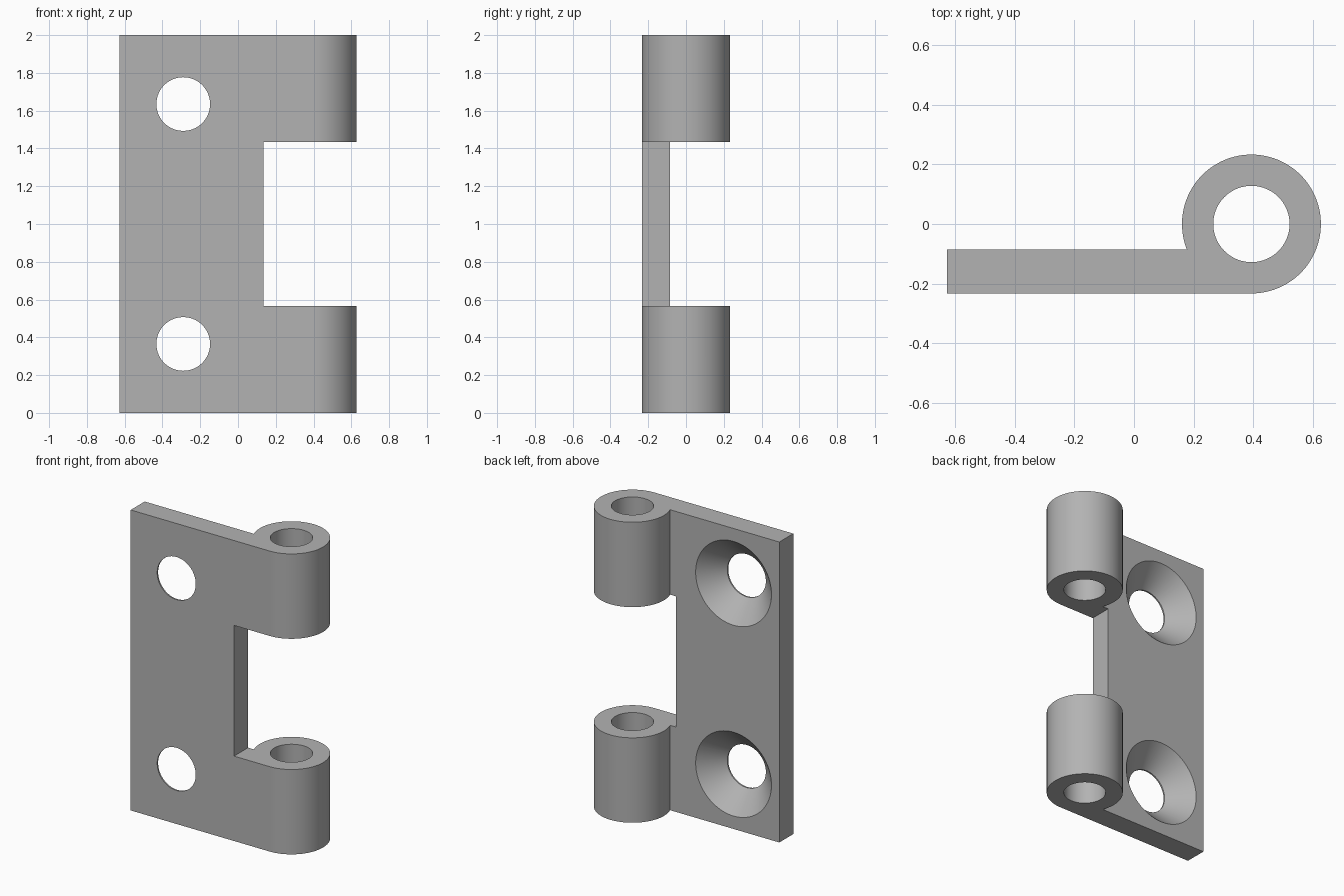
import bpy
import bmesh
from math import asin, cos, sin, pi, radians

if "Cube" in bpy.data.objects:
    bpy.data.objects.remove(bpy.data.objects["Cube"], do_unlink=True)

HALF_X = 0.627           # half of the overall width
R = 0.233                # knuckle outer radius
BORE = 0.128             # pin bore radius
CX = HALF_X - R          # knuckle axis
BACK = -0.086            # back face of the plate
HEIGHT = 2.0
NOTCH = (0.565, 1.435)   # gap between the knuckles
NOTCH_X = 0.134
HOLE_X = -0.29
HOLE_R, SINK_R = 0.142, 0.279
SEGMENTS = 96

steel = bpy.data.materials.new("grey steel")
steel.use_nodes = True
colour = (0.45, 0.45, 0.45, 1)
steel.diffuse_color = colour
steel.node_tree.nodes["Principled BSDF"].inputs["Base Color"].default_value = colour


def finish(name, bm):
    bmesh.ops.recalc_face_normals(bm, faces=bm.faces)
    mesh = bpy.data.meshes.new(name)
    bm.to_mesh(mesh)
    bm.free()
    mesh.materials.append(steel)
    obj = bpy.data.objects.new(name, mesh)
    bpy.context.collection.objects.link(obj)
    return obj


def prism(name, outline, z0, z1):
    """Extrude an xy outline from z0 to z1."""
    bm = bmesh.new()
    face = bm.faces.new([bm.verts.new((x, y, z0)) for x, y in outline])
    new = bmesh.ops.extrude_face_region(bm, geom=[face])["geom"]
    bmesh.ops.translate(bm, vec=(0, 0, z1 - z0),
                        verts=[v for v in new if isinstance(v, bmesh.types.BMVert)])
    return finish(name, bm)


def turned(name, x, z, profile):
    """Solid of revolution about a y axis; profile holds (radius, y)."""
    bm = bmesh.new()
    rings = [[bm.verts.new((x + r * cos(2 * pi * i / SEGMENTS), y,
                            z + r * sin(2 * pi * i / SEGMENTS)))
              for i in range(SEGMENTS)] for r, y in profile]
    for a, b in zip(rings, rings[1:]):
        for i in range(SEGMENTS):
            j = (i + 1) % SEGMENTS
            bm.faces.new((a[i], a[j], b[j], b[i]))
    bm.faces.new(rings[0])
    bm.faces.new(rings[-1])
    return finish(name, bm)


def arc(radius, start, end, steps):
    return [(CX + radius * cos(start + (end - start) * i / steps),
             radius * sin(start + (end - start) * i / steps)) for i in range(steps + 1)]


# Plate and rolled knuckle in one outline
outline = [(-HALF_X, -R)] + arc(R, -pi / 2, pi + asin(-BACK / R), SEGMENTS)
outline.append((-HALF_X, BACK))
leaf = prism("hinge_leaf", outline, 0, HEIGHT)

# Pin bore and the notch between the knuckles
cutters = [
    prism("pin_bore_cutter", arc(BORE, 0, 2 * pi, SEGMENTS)[:-1], -0.1, HEIGHT + 0.1),
    prism("notch_cutter", [(NOTCH_X, -1), (1, -1), (1, 1), (NOTCH_X, 1)], *NOTCH),
]

# Countersunk screw holes, cone opening to the back
slope_start = BACK - (SINK_R - HOLE_R)
extra = 0.02
for label, z in (("lower", 0.365), ("upper", HEIGHT - 0.365)):
    cutters.append(turned(label + "_screw_hole_cutter", HOLE_X, z,
                          [(HOLE_R, -R - 0.1), (HOLE_R, slope_start),
                           (SINK_R + extra, BACK + extra)]))

# Cut, then shade the round walls smooth
bpy.ops.object.select_all(action="DESELECT")
bpy.context.view_layer.objects.active = leaf
leaf.select_set(True)
for cutter in cutters:
    cutter.hide_render = True
    mod = leaf.modifiers.new(cutter.name, "BOOLEAN")
    mod.operation = "DIFFERENCE"
    mod.solver = "EXACT"
    mod.object = cutter
    bpy.ops.object.modifier_apply(modifier=mod.name)
    bpy.data.objects.remove(cutter, do_unlink=True)
bpy.ops.object.shade_smooth_by_angle(angle=radians(25))
